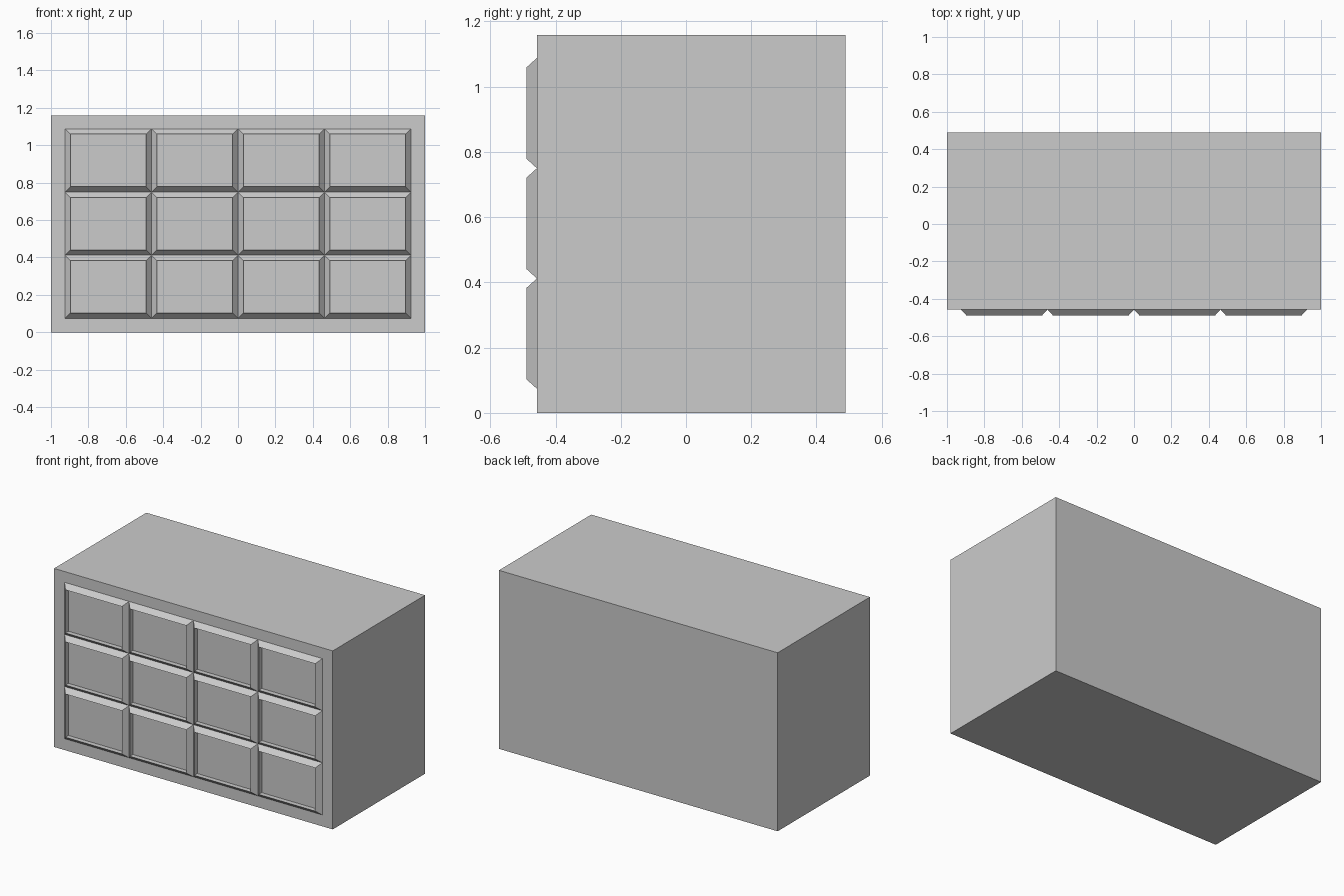
import bpy, bmesh

if "Cube" in bpy.data.objects:
    bpy.data.objects.remove(bpy.data.objects["Cube"])

FRONT, RIM, BACK, TOP = -0.457, -0.489, 0.489, 1.158


def make_object(name, bm):
    bmesh.ops.recalc_face_normals(bm, faces=bm.faces)
    mesh = bpy.data.meshes.new(name)
    bm.to_mesh(mesh)
    bm.free()
    obj = bpy.data.objects.new(name, mesh)
    bpy.context.collection.objects.link(obj)
    return obj


# Cabinet body: front face carries a grid of tray-like drawer fronts
bm = bmesh.new()
bmesh.ops.create_cube(bm, size=1)
for v in bm.verts:
    v.co.x *= 2
    v.co.y = FRONT if v.co.y < 0 else BACK
    v.co.z = 0 if v.co.z < 0 else TOP
make_object("cabinet_body", bm)


# Drawer front: chamfered outer rim, straight inner walls, recessed panel
def drawer_front(name, x0, x1, z0, z1, inset=0.029):
    bm = bmesh.new()

    def ring(d, y):
        return [bm.verts.new(p) for p in ((x0 + d, y, z0 + d), (x1 - d, y, z0 + d),
                                          (x1 - d, y, z1 - d), (x0 + d, y, z1 - d))]

    rings = [ring(0, FRONT), ring(inset, RIM), ring(inset, FRONT - 0.001)]
    for a, b in zip(rings, rings[1:]):
        for i in range(4):
            j = (i + 1) % 4
            bm.faces.new((a[i], a[j], b[j], b[i]))
    bm.faces.new(rings[-1])
    bm.normal_update()
    # outward means toward -y on the panel
    mesh_obj = make_object(name, bm)
    if mesh_obj.data.polygons[-1].normal.y > 0:
        mesh_obj.data.flip_normals()


COLS, ROWS = 4, 3
X0, Z0, W, H = -0.925, 0.074, 1.85 / COLS, 1.014 / ROWS
for r in range(ROWS):
    for c in range(COLS):
        drawer_front(f"drawer_front_{r + 1}_{c + 1}",
                     X0 + c * W, X0 + (c + 1) * W, Z0 + r * H, Z0 + (r + 1) * H)
